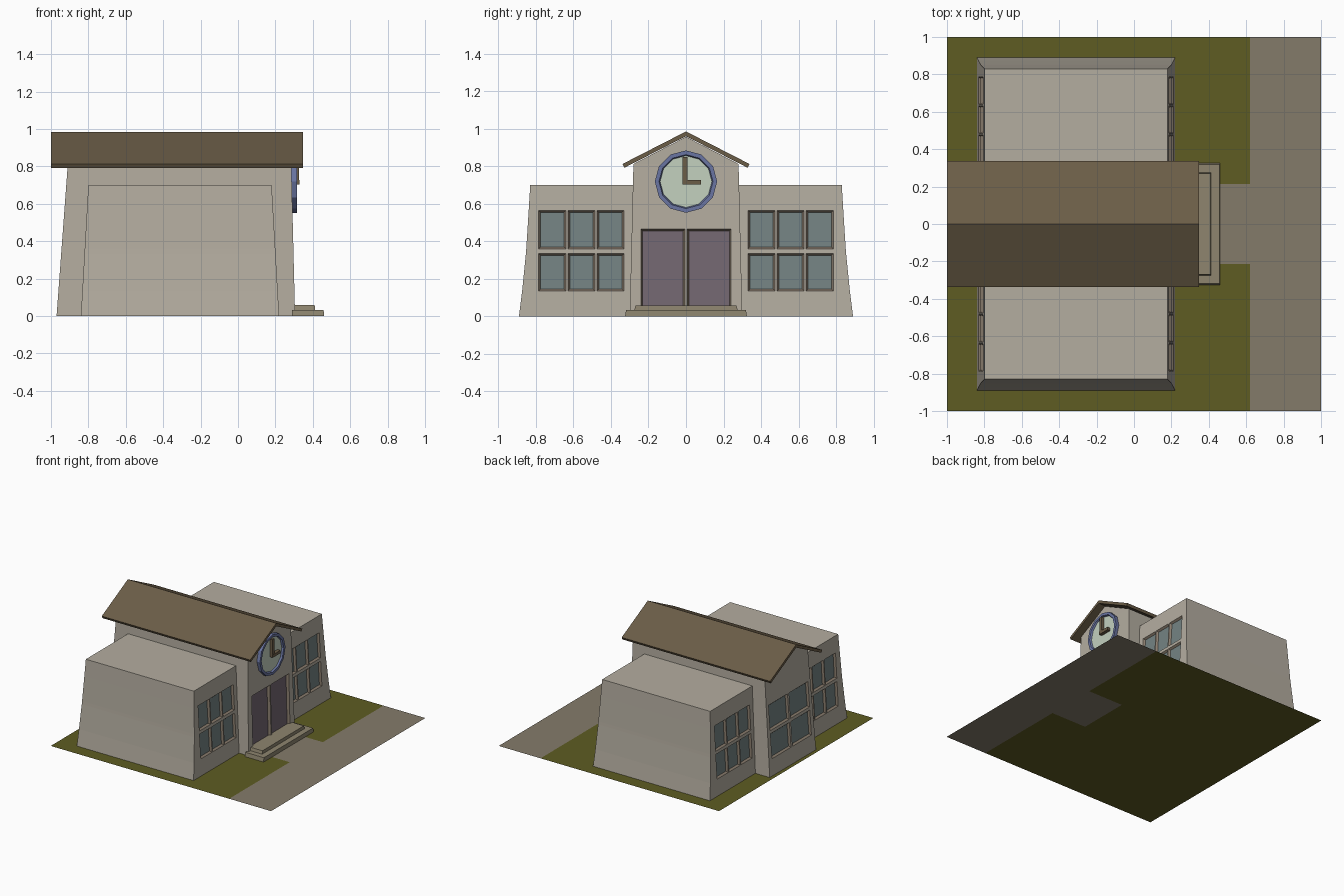
import bpy, bmesh
from mathutils import Vector, Matrix

if "Cube" in bpy.data.objects:
    bpy.data.objects.remove(bpy.data.objects["Cube"])


def material(name, r, g, b):
    """Flat colour given as 0-255 sRGB, stored linear."""
    m = bpy.data.materials.new(name)
    lin = [((c / 255 + 0.055) / 1.055) ** 2.4 for c in (r, g, b)]
    m.diffuse_color = (*lin, 1)
    m.use_nodes = True
    m.node_tree.nodes["Principled BSDF"].inputs["Base Color"].default_value = m.diffuse_color
    return m


WALL = material("stone wall", 180, 173, 160)
ROOF = material("brown roof", 107, 93, 71)
GRASS = material("grass", 94, 92, 34)
PATH = material("pavement", 132, 123, 106)
DOOR = material("plum door", 117, 104, 114)
GLASS = material("grey glass", 116, 131, 131)
FRAME = material("frame", 138, 125, 110)
RING = material("blue ring", 106, 117, 162)
DIAL = material("pale dial", 195, 209, 191)
STEP = material("step stone", 142, 133, 111)


def finish(bm, name, *mats):
    bmesh.ops.recalc_face_normals(bm, faces=bm.faces)
    me = bpy.data.meshes.new(name)
    bm.to_mesh(me)
    bm.free()
    for m in mats:
        me.materials.append(m)
    ob = bpy.data.objects.new(name, me)
    bpy.context.collection.objects.link(ob)
    return ob


def loft(rings, skip=()):
    """Skin four-cornered (x0, x1, y0, y1, z) rings, capped on top only."""
    bm = bmesh.new()
    loops = [[bm.verts.new(p) for p in ((a, c, z), (b, c, z), (b, d, z), (a, d, z))]
             for a, b, c, d, z in rings]
    for lo, hi in zip(loops, loops[1:]):
        for i in range(4):
            if i not in skip:
                j = (i + 1) % 4
                bm.faces.new((lo[i], lo[j], hi[j], hi[i]))
    bm.faces.new(loops[-1])
    bmesh.ops.recalc_face_normals(bm, faces=bm.faces)
    return bm


def slice_faces(bm, test, co, no):
    fs = [f for f in bm.faces if test(f)]
    geom = fs + list({e for f in fs for e in f.edges}) + list({v for f in fs for v in f.verts})
    bmesh.ops.bisect_plane(bm, geom=geom, dist=1e-5, plane_co=co, plane_no=no)


def panes(bm, sign, cols, rows, slot, width=0.011, depth=0.015):
    """Cut recessed panes into the facade facing sign * x."""
    bm.normal_update()
    facing = lambda f: f.normal.x * sign > 0.9 and f.material_index == 0
    for y in sorted({v for c in cols for v in c}):
        slice_faces(bm, facing, (0, y, 0), (0, 1, 0))
    for z in sorted({v for r in rows for v in r}):
        slice_faces(bm, facing, (0, 0, z), (0, 0, 1))
    bm.normal_update()
    picked = []
    for f in bm.faces:
        c = f.calc_center_median()
        if facing(f) and any(a < c.y < b for a, b in cols) and any(a < c.z < b for a, b in rows):
            picked.append(f)
    rim = bmesh.ops.inset_individual(bm, faces=picked, thickness=width, depth=-depth,
                                     use_even_offset=True)["faces"]
    for f in rim:
        f.material_index = 1
    for f in picked:
        f.material_index = slot


def box(name, lo, hi, mat):
    bm = bmesh.new()
    lo, hi = Vector(lo), Vector(hi)
    bmesh.ops.create_cube(bm, size=1, matrix=Matrix.Translation((lo + hi) / 2)
                          @ Matrix.Diagonal((*(hi - lo), 1)))
    return finish(bm, name, mat)


ROWS = [(0.135, 0.335), (0.36, 0.565)]

# Ground sheet: lawn, with pavement along +x and a walkway to the door
bm = bmesh.new()
bmesh.ops.create_grid(bm, x_segments=1, y_segments=1, size=1)
for co, no in (((0.62, 0, 0), (1, 0, 0)), ((0.3, 0, 0), (1, 0, 0)),
               ((0, 0.215, 0), (0, 1, 0)), ((0, -0.215, 0), (0, 1, 0))):
    slice_faces(bm, lambda f: True, co, no)
for f in bm.faces:
    c = f.calc_center_median()
    f.material_index = int(c.x > 0.62 or (c.x > 0.3 and abs(c.y) < 0.215))
ground = finish(bm, "yard", GRASS, PATH)
if ground.data.polygons[0].normal.z < 0:
    ground.data.flip_normals()

# Side wings: one flared block with windows front and back, mirrored
flare = [(0, 0.89), (0.135, 0.873), (0.335, 0.853), (0.36, 0.851), (0.565, 0.838), (0.70, 0.83)]
bm = loft([(-0.84 + 0.04 * z / 0.7, 0.22 - 0.04 * z / 0.7, 0.26, y, z) for z, y in flare], skip=(0,))
cols = [(0.33 + 0.155 * i, 0.475 + 0.155 * i) for i in range(3)]
for s in (1, -1):
    panes(bm, s, cols, ROWS, 2)
wing = finish(bm, "side_wings", WALL, FRAME, GLASS)
mod = wing.modifiers.new("mirror", 'MIRROR')
mod.use_axis = (False, True, False)

# Central hall: tapered block with gable, double door in front, windows behind
bm = loft([(-0.97, 0.305, -0.30, 0.30, 0), (-0.91, 0.285, -0.28, 0.28, 0.812)])
top = [f for f in bm.faces if f.normal.z > 0.9]
bmesh.ops.delete(bm, geom=top, context='FACES')
v = {(p.co.x > 0, p.co.y > 0): p for p in bm.verts if p.co.z > 0.5}
front, back = bm.verts.new((0.285, 0, 0.957)), bm.verts.new((-0.91, 0, 0.957))
bm.faces.new((v[True, False], v[True, True], front))
bm.faces.new((v[False, True], v[False, False], back))
for side in (True, False):
    bm.faces.new((v[True, side], v[False, side], back, front))
bmesh.ops.recalc_face_normals(bm, faces=bm.faces)
panes(bm, 1, [(-0.24, -0.006), (0.006, 0.24)], [(0.045, 0.465)], 3, 0.009, 0.02)
panes(bm, -1, [(-0.255, -0.01), (0.01, 0.255)], ROWS, 2)
finish(bm, "central_hall", WALL, FRAME, GLASS, DOOR)

# Gable roof: chevron profile swept along x
prof = [(-0.338, 0.812), (0, 0.985), (0.338, 0.812), (0.328, 0.792), (0, 0.96), (-0.328, 0.792)]
bm = bmesh.new()
ends = [[bm.verts.new((x, y, z)) for y, z in prof] for x in (-1.0, 0.347)]
for e in ends:
    bm.faces.new((e[0], e[1], e[4], e[5]))
    bm.faces.new((e[1], e[2], e[3], e[4]))
for i in range(6):
    j = (i + 1) % 6
    bm.faces.new((ends[0][i], ends[0][j], ends[1][j], ends[1][i]))
finish(bm, "gable_roof", ROOF)

# Clock: twelve-sided rim with a sunken dial
bm = bmesh.new()
bmesh.ops.create_cone(bm, cap_ends=True, segments=12, radius1=0.166, radius2=0.166, depth=0.035,
                      matrix=Matrix.Translation((0.2975, 0, 0.718)) @ Matrix.Rotation(1.5707963, 4, 'Y'))
bm.normal_update()
dial = [f for f in bm.faces if f.normal.x > 0.9]
bmesh.ops.inset_region(bm, faces=dial, thickness=0.022, depth=0)
bmesh.ops.inset_region(bm, faces=dial, thickness=0.006, depth=-0.014)
dial[0].material_index = 1
finish(bm, "clock", RING, DIAL)

# Clock hands
box("minute_hand", (0.30, -0.018, 0.703), (0.325, 0.008, 0.85), ROOF)
box("hour_hand", (0.30, -0.018, 0.703), (0.328, 0.08, 0.727), ROOF)

# Entrance steps
for name, x, y, z0, z1 in (("lower_step", 0.46, 0.325, 0, 0.033), ("upper_step", 0.412, 0.275, 0.033, 0.058)):
    bm = loft([(0.29, x, -y, y, z0), (0.29, x - 0.002, -y + 0.006, y - 0.006, z1)])
    finish(bm, name, STEP)
